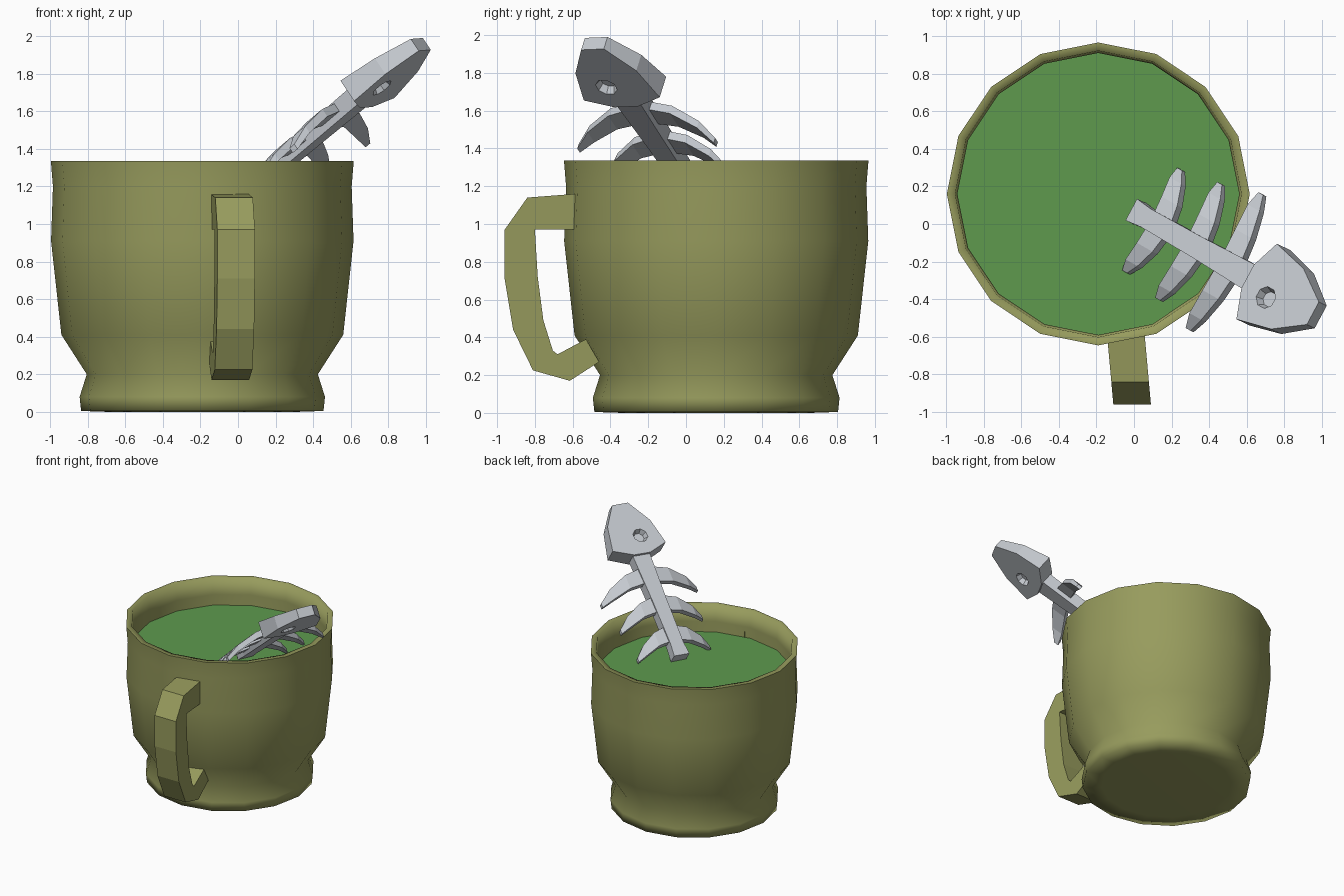
import bpy, bmesh, math
from mathutils import Vector, Matrix

cube = bpy.data.objects.get("Cube")
if cube:
    bpy.data.objects.remove(cube, do_unlink=True)


def material(name, rgb):
    m = bpy.data.materials.new(name)
    m.use_nodes = True
    m.diffuse_color = (*rgb, 1)
    m.node_tree.nodes["Principled BSDF"].inputs["Base Color"].default_value = (*rgb, 1)
    return m


OLIVE = material("olive_glaze", (0.31, 0.33, 0.11))
GREEN = material("green_soup", (0.112, 0.323, 0.076))
BONE = material("pale_grey_bone", (0.56, 0.59, 0.63))


def loft(name, rings, mat, matrix=Matrix(), smooth_angle=None):
    """Skin a list of equal-length point rings and cap both ends."""
    bm = bmesh.new()
    loops = [[bm.verts.new(p) for p in ring] for ring in rings]
    count = len(loops[0])
    for lower, upper in zip(loops, loops[1:]):
        for i in range(count):
            j = (i + 1) % count
            bm.faces.new((lower[i], lower[j], upper[j], upper[i]))
    bm.faces.new(reversed(loops[0]))
    bm.faces.new(loops[-1])
    bmesh.ops.recalc_face_normals(bm, faces=bm.faces)
    mesh = bpy.data.meshes.new(name)
    bm.to_mesh(mesh)
    bm.free()
    mesh.materials.append(mat)
    obj = bpy.data.objects.new(name, mesh)
    obj.matrix_world = matrix
    bpy.context.collection.objects.link(obj)
    if smooth_angle:
        bpy.ops.object.select_all(action='DESELECT')
        obj.select_set(True)
        bpy.context.view_layer.objects.active = obj
        bpy.ops.object.shade_smooth_by_angle(angle=math.radians(smooth_angle))
    return obj


def circle(radius, z, sides=16):
    return [(radius * math.cos(math.tau * i / sides),
             radius * math.sin(math.tau * i / sides), z) for i in range(sides)]


# Mug body: outer wall from the foot to the rim, then the inner wall
mug_place = Matrix.Translation((-0.19, 0.16, 0))
mug_profile = [(0.5, 0), (0.645, 0.005), (0.653, 0.08), (0.615, 0.2), (0.75, 0.41),
               (0.805, 0.91), (0.795, 1.2), (0.806, 1.335),
               (0.762, 1.335), (0.75, 1.2), (0.755, 0.91), (0.69, 0.45), (0.5, 0.3)]
loft("mug_body", [circle(r, z) for r, z in mug_profile], OLIVE, mug_place, 88)

# Soup surface
loft("soup", [circle(0.75, 1.04), circle(0.752, 1.11)], GREEN, mug_place)

# Handle: paired outer and inner outline points (y, z), given a slight skew
handle_outer = [(-0.58, 1.16), (-0.84, 1.14), (-0.96, 0.97), (-0.96, 0.71),
                (-0.915, 0.44), (-0.81, 0.225), (-0.615, 0.17), (-0.46, 0.27)]
handle_inner = [(-0.58, 0.97), (-0.78, 0.97), (-0.8, 0.97), (-0.785, 0.72),
                (-0.755, 0.49), (-0.705, 0.33), (-0.68, 0.31), (-0.53, 0.39)]


def handle_point(p, side):
    y, z = p
    return (-0.01 - 0.09 * (y + 0.96) + side * 0.1, y, z)


loft("handle", [[handle_point(o, -1), handle_point(o, 1), handle_point(i, 1), handle_point(i, -1)]
                for o, i in zip(handle_outer, handle_inner)], OLIVE)

# Fish frame: local x runs to the nose, y across the plate, z out of its upper face
along = Vector((0.70, -0.40, 0.59)).normalized()
up = Vector((-0.53, 0.25, 0.81))
up = (up - along * up.dot(along)).normalized()
fish = Matrix((along, up.cross(along), up)).transposed().to_4x4()
fish.translation = (0.675, -0.315, 1.705)

# Fish head: tapered plate with a sunken eye on each face
half = [(-0.045, 0.07), (0.02, 0.228), (0.24, 0.183), (0.425, 0.068)]
outline = half + [(a, -b) for a, b in reversed(half)]


def head_height(a):
    return 0.069 - 0.07 * a


def eye_ring(radius, side, depth):
    ring = []
    for i in range(8):
        t = math.pi * (0.875 - i / 4)
        a, b = 0.118 + radius * math.cos(t), -0.05 + radius * math.sin(t)
        ring.append((a, b, side * (head_height(a) - depth)))
    return ring


def plate_ring(side):
    return [(a, b, side * head_height(a)) for a, b in outline]


loft("fish_head", [eye_ring(0.042, 1, 0.04), eye_ring(0.06, 1, 0), plate_ring(1),
                   plate_ring(-1), eye_ring(0.06, -1, 0), eye_ring(0.042, -1, 0.04)], BONE, fish)


def box_ring(centre, u, v):
    """Rectangular section spanned by half-axes u and v."""
    c, u, v = Vector(centre), Vector(u), Vector(v)
    return [c - u - v, c + u - v, c + u + v, c - u + v]


# Spine with a slightly flared tail end
loft("fish_spine", [box_ring((a, 0, 0), (0, w, 0), (0, 0, t)) for a, w, t in
                    [(-0.95, 0.065, 0.045), (-0.84, 0.055, 0.045), (-0.45, 0.06, 0.047),
                     (0.02, 0.075, 0.05)]], BONE, fish)

# Ribs: three mirrored pairs, swept to the tail and drooping, growing to the head
rib_steps = [(0, 0, 0.02, 0.068, 0.025), (0.45, 0.22, 0, 0.06, 0.025),
             (0.8, 0.65, -0.05, 0.045, 0.022), (1, 1, -0.105, 0.018, 0.016)]
for number, (root, span) in enumerate([(-0.21, 0.41), (-0.47, 0.35), (-0.74, 0.31)], 1):
    for side, label in ((1, "left"), (-1, "right")):
        rings = [box_ring((root - 0.135 * sweep, side * span * reach, drop * span / 0.41),
                          (w, 0, 0), (0, 0, t))
                 for reach, sweep, drop, w, t in rib_steps]
        loft(f"fish_rib_{number}_{label}", rings, BONE, fish)
